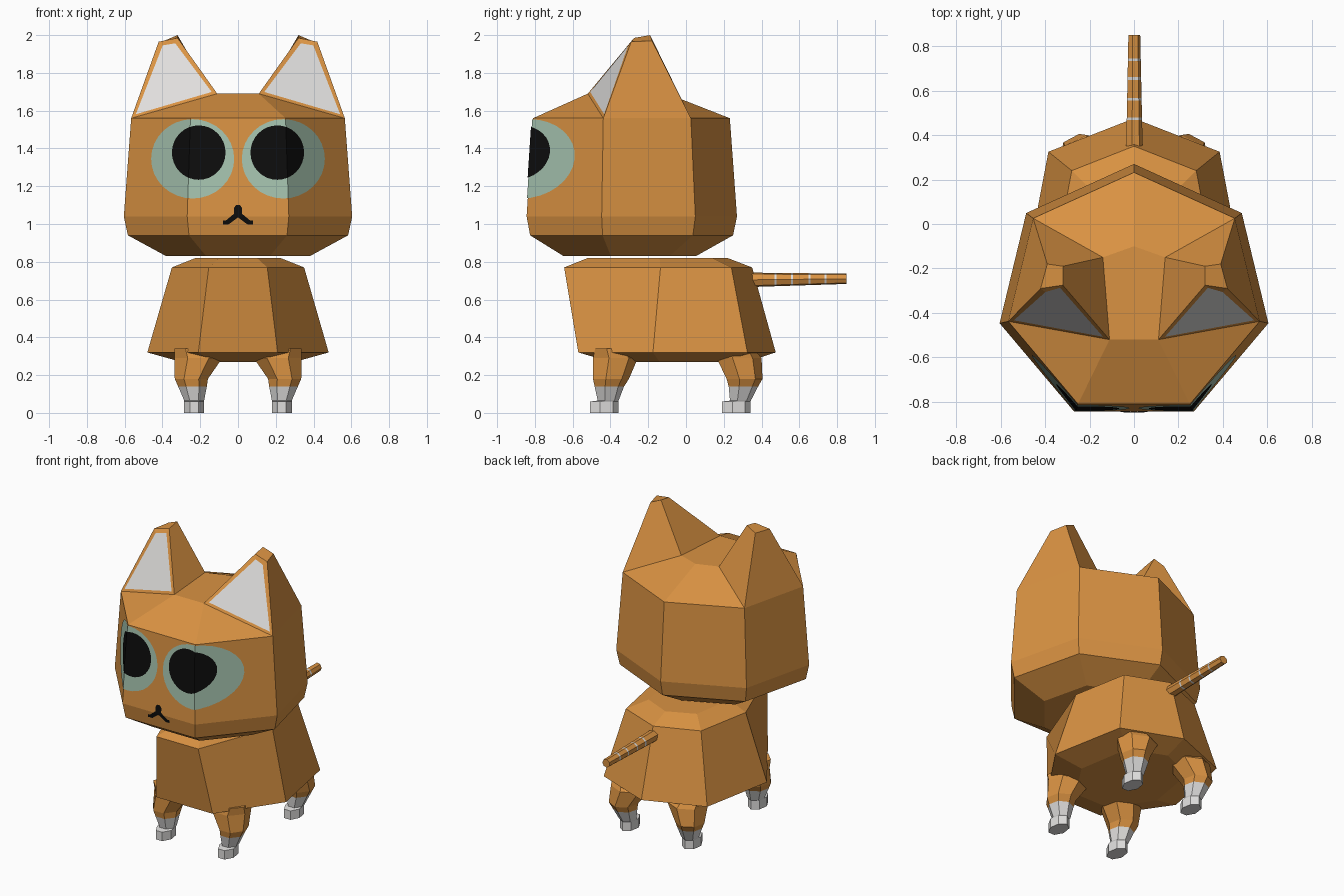
import bpy, bmesh, math
from mathutils import Vector

if "Cube" in bpy.data.objects:
    bpy.data.objects.remove(bpy.data.objects["Cube"])


def material(name, rgb):
    m = bpy.data.materials.new(name)
    m.diffuse_color = (*rgb, 1)
    m.use_nodes = True
    m.node_tree.nodes["Principled BSDF"].inputs["Base Color"].default_value = m.diffuse_color
    return m


ORANGE = material("orange fur", (0.70, 0.29, 0.055))
WHITE = material("white fur", (0.74, 0.73, 0.72))
TEAL = material("pale teal", (0.38, 0.55, 0.43))
BLACK = material("black", (0.004, 0.004, 0.004))


def finish(bm, name, *mats, fix_normals=True):
    if fix_normals:
        bmesh.ops.recalc_face_normals(bm, faces=bm.faces)
    me = bpy.data.meshes.new(name)
    bm.to_mesh(me)
    bm.free()
    for m in mats:
        me.materials.append(m)
    ob = bpy.data.objects.new(name, me)
    bpy.context.collection.objects.link(ob)
    return ob


def loft(bm, rings, cap_end=True, rule=lambda i: 0):
    """Skin a stack of rings; rule gives the material of each band."""
    vs = [[bm.verts.new(p) for p in r] for r in rings]
    for i, (a, b) in enumerate(zip(vs, vs[1:])):
        n = len(a)
        for k in range(n):
            f = bm.faces.new((a[k], a[(k + 1) % n], b[(k + 1) % n], b[k]))
            f.material_index = rule(i)
    bm.faces.new(vs[0]).material_index = rule(0)
    if cap_end:
        bm.faces.new(vs[-1]).material_index = rule(len(rings) - 2)
    return vs


def heptagon(cx, cy, rx, ry, z):
    return [(cx + rx * math.sin(k * math.tau / 7),
             cy + ry * math.cos(k * math.tau / 7), z) for k in range(7)]


# Head: seven-sided rings, then a crown with the ears pulled out of it
HEAD_Y, SQUASH = -0.316, 0.945
bm = bmesh.new()
rings = [heptagon(0, HEAD_Y, r, r * SQUASH, z)
         for r, z in ((0.39, 0.83), (0.598, 0.94), (0.62, 1.04), (0.58, 1.56))]
top = loft(bm, rings, cap_end=False)[-1]
back_mid = bm.verts.new((0, -0.10, 1.69))
crown, ear_fronts = {}, []
for s in (1, -1):
    v = lambda x, y, z: bm.verts.new((s * x, y, z))
    k1, k2, k3 = (top[(s * k) % 7] for k in (1, 2, 3))
    front_in, back_in = v(0.11, -0.52, 1.69), v(0.14, -0.15, 1.69)
    crown[s] = (front_in, back_in, k3)
    base = [front_in, k2, k1, back_in]
    tip = [v(0.32, -0.275, 1.985), v(0.42, -0.29, 1.965),
           v(0.39, -0.18, 1.97), v(0.32, -0.19, 2.0)]
    for i in range(4):
        j = (i + 1) % 4
        f = bm.faces.new((base[i], base[j], tip[j], tip[i]))
        if i == 0:
            ear_fronts.append(f)
    bm.faces.new(tip)
    bm.faces.new((top[0], k1, back_in, back_mid))
    bm.faces.new((k2, k3, front_in))
(fr, br, kr), (fl, bl, kl) = crown[1], crown[-1]
bm.faces.new((fr, br, back_mid, bl, fl))
bm.faces.new((kr, kl, fl, fr))
bmesh.ops.recalc_face_normals(bm, faces=bm.faces)
bmesh.ops.inset_individual(bm, faces=ear_fronts, thickness=0.033)
for f in ear_fronts:
    f.material_index = 1
finish(bm, "head", ORANGE, WHITE)


# Face markings: thin plates folded over the front of the head
def head_front(x, z):
    r = 0.62 - 0.04 * (z - 1.04) / 0.52 if z > 1.04 else 0.62 - 0.22 * (1.04 - z)
    u = abs(x) / r
    f = 0.901 if u < 0.434 else 0.901 - (u - 0.434) / 0.541 * 0.6785
    return HEAD_Y - SQUASH * r * f


def marking(name, polygons, mat, lift):
    bm = bmesh.new()
    for pts in polygons:
        f = bm.faces.new([bm.verts.new((x, 0, z)) for x, z in pts])
        f.normal_update()
        if f.normal.y > 0:
            f.normal_flip()
    crease = 0.04 * 0.434 / 0.52
    cuts = [((s * 0.269, 0, 1.04), (s, 0, crease)) for s in (1, -1)]
    for co, no in cuts + [((0, 0, 1.04), (0, 0, 1))]:
        bmesh.ops.bisect_plane(bm, geom=bm.verts[:] + bm.edges[:] + bm.faces[:],
                               plane_co=co, plane_no=Vector(no).normalized())
    for v in bm.verts:
        v.co.y = head_front(v.co.x, v.co.z) - lift
    finish(bm, name, mat, fix_normals=False)


def oval(cx, cz, rx, rz, n=32):
    return [(cx + rx * math.cos(i * math.tau / n), cz + rz * math.sin(i * math.tau / n))
            for i in range(n)]


for s, side in ((1, "right"), (-1, "left")):
    marking(side + "_iris", [oval(s * 0.24, 1.345, 0.22, 0.21)], TEAL, 0.004)
    marking(side + "_pupil", [oval(s * 0.208, 1.378, 0.142, 0.144)], BLACK, 0.008)
mouth = [[(-0.02, 1.05), (0.02, 1.05), (0.022, 1.085), (0.01, 1.10),
          (-0.01, 1.10), (-0.022, 1.085)]]
for s in (1, -1):
    mouth.append([(0, 1.06), (s * 0.02, 1.055), (s * 0.065, 1.018), (s * 0.05, 0.998), (0, 1.035)])
    mouth.append([(s * 0.05, 0.998), (s * 0.08, 0.998), (s * 0.08, 1.018), (s * 0.065, 1.018)])
marking("mouth", mouth, BLACK, 0.004)


# Body: half outlines mirrored into rings (back, rear side, side, front)
def mirrored(z, back, *half):
    return ([(0, back, z)] + [(x, y, z) for x, y in half]
            + [(-x, y, z) for x, y in reversed(half)])


bm = bmesh.new()
loft(bm, [
    mirrored(0.27, 0.32, (0.24, 0.22), (0.30, -0.14), (0.13, -0.40)),
    mirrored(0.32, 0.475, (0.385, 0.325), (0.48, -0.175), (0.21, -0.57)),
    mirrored(0.77, 0.35, (0.28, 0.24), (0.35, -0.135), (0.155, -0.645)),
    mirrored(0.82, 0.22, (0.18, 0.14), (0.225, -0.14), (0.10, -0.52)),
])
finish(bm, "body", ORANGE)

# Legs: x centre, x radius, y radius, z from the sole to the hip; white below 0.14
LEG = [(0.232, 0.054, 0.079, 0.0), (0.232, 0.054, 0.079, 0.06), (0.232, 0.054, 0.058, 0.065),
       (0.241, 0.078, 0.082, 0.14), (0.247, 0.09, 0.10, 0.18),
       (0.21, 0.13, 0.125, 0.29), (0.23, 0.11, 0.09, 0.34)]
LEG_Y = {"front": (-0.437, -0.437, -0.415, -0.41, -0.402, -0.38, -0.40),
         "back": (0.263, 0.263, 0.285, 0.30, 0.305, 0.275, 0.27)}
for end, ys in LEG_Y.items():
    for s, side in ((1, "right"), (-1, "left")):
        bm = bmesh.new()
        loft(bm, [heptagon(s * cx, y, rx, ry, z) for (cx, rx, ry, z), y in zip(LEG, ys)],
             rule=lambda i: 1 if i < 3 else 0)
        finish(bm, f"{end}_{side}_leg", ORANGE, WHITE)

# Tail: straight tapering tube with four thin white bands
stations = [0.30]
for y in (0.474, 0.561, 0.654, 0.739):
    stations += [y - 0.006, y + 0.006]
stations.append(0.85)
bm = bmesh.new()
tube = []
for y in stations:
    t = (y - 0.30) / 0.55
    r = 0.040 - 0.012 * t
    tube.append([(x, y, z) for x, z in oval(0, 0.704 + 0.006 * t, r, r, 7)])
loft(bm, tube, rule=lambda i: i % 2)
finish(bm, "tail", ORANGE, WHITE)
